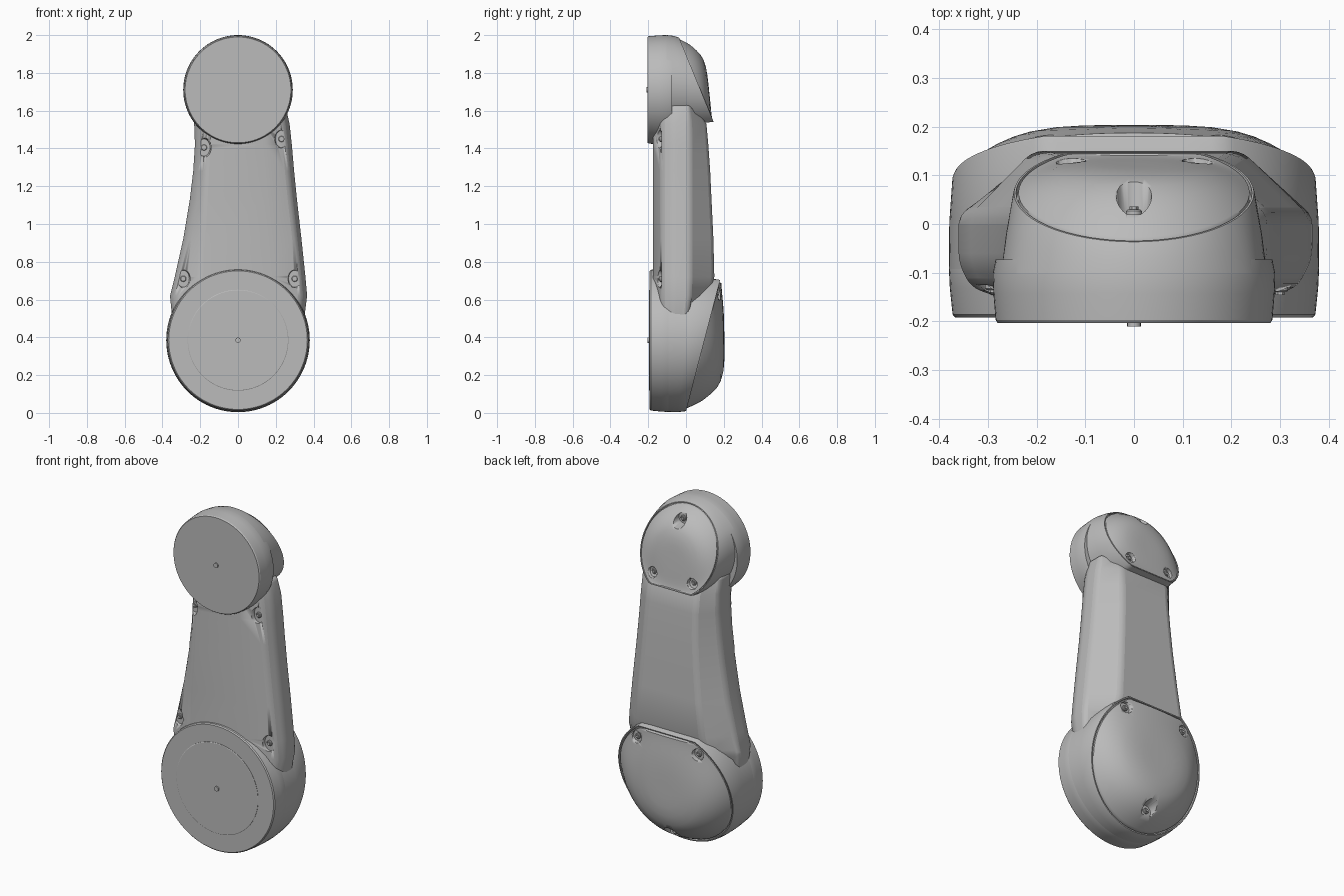
import bpy, bmesh, math
from mathutils import Matrix

cube = bpy.data.objects.get("Cube")
if cube:
    bpy.data.objects.remove(cube)

grey = bpy.data.materials.new("plain grey")
grey.use_nodes = True
GREY = (0.5, 0.5, 0.5, 1)
grey.diffuse_color = GREY
grey.node_tree.nodes["Principled BSDF"].inputs["Base Color"].default_value = GREY
SEGS = 96


def finish(name, bm, angle=30):
    bmesh.ops.recalc_face_normals(bm, faces=bm.faces)
    mesh = bpy.data.meshes.new(name)
    bm.to_mesh(mesh)
    bm.free()
    mesh.materials.append(grey)
    ob = bpy.data.objects.new(name, mesh)
    bpy.context.collection.objects.link(ob)
    activate(ob)
    bpy.ops.object.shade_smooth_by_angle(angle=math.radians(angle))
    return ob


def activate(ob):
    bpy.ops.object.select_all(action='DESELECT')
    ob.select_set(True)
    bpy.context.view_layer.objects.active = ob


def loft(name, rings, angle=30):
    """Skin closed rings of points and cap both ends."""
    bm = bmesh.new()
    loops = [[bm.verts.new(p) for p in ring] for ring in rings]
    n = len(loops[0])
    for a, b in zip(loops, loops[1:]):
        for i in range(n):
            j = (i + 1) % n
            bm.faces.new((a[i], a[j], b[j], b[i]))
    bm.faces.new(loops[0])
    bm.faces.new(loops[-1])
    return finish(name, bm, angle)


def lathe(name, cx, cz, profile, segs=SEGS, stretch=1):
    """Rings around the y axis from (radius, y) pairs."""
    angles = [2 * math.pi * i / segs for i in range(segs)]
    return loft(name, [[(cx + r * math.cos(a), y, cz + r * stretch * math.sin(a))
                        for a in angles] for r, y in profile])


def drill(target, x, z, floor, depth, radius, stretch=1):
    """Sink a round pocket from the floor outwards."""
    cutter = lathe("pocket_cutter", x, z, [(radius * 0.8, floor), (radius * 1.15, floor + depth)],
                   32, stretch)
    cutter.hide_render = True
    mod = target.modifiers.new("pocket", 'BOOLEAN')
    mod.operation, mod.solver, mod.object = 'DIFFERENCE', 'EXACT', cutter
    activate(target)
    bpy.ops.object.modifier_apply(modifier=mod.name)
    bpy.data.objects.remove(cutter)


def bolt(name, x, z, y, out):
    """Washer head with a smaller hexagonal tip."""
    lathe(name, x, z, [(0.016, y - 0.01 * out), (0.016, y + 0.007 * out), (0.013, y + 0.01 * out)], 20)
    lathe(name + "_tip", x, z, [(0.009, y), (0.009, y + 0.016 * out)], 6)


class Joint:
    """Round housing with a slanted back that carries a domed cover."""

    def __init__(self, name, cz, radius, front, seam, slope, trunc, side, dome, tilt, taper):
        self.name, self.cz, self.radius, self.front = name, cz, radius, front
        self.seam, self.slope, self.trunc, self.side = seam, slope, trunc, side
        self.dome, self.tilt, self.taper = dome, tilt, taper

    def plane(self, z):
        return self.seam + self.slope * (z - self.cz)

    def surface(self, x, z, rim):
        s = min(1, math.hypot(x, z - self.cz) / rim)
        return self.plane(z) + (self.dome + self.tilt * (z - self.cz)) * (1 - s ** 4)

    def outline(self):
        """Rim of the slanted back: a circle cut straight on the arm's side."""
        result = []
        for i in range(SEGS):
            a = 2 * math.pi * i / SEGS
            sn = math.sin(a)
            y = self.plane(self.cz + self.radius * sn)
            full = self.radius - self.taper * max(0, y + 0.08)
            toward = sn * self.side
            cut = min(full, self.trunc / toward) if toward > 0 else full
            result.append((math.cos(a), sn, cut, full))
        return result

    def build(self):
        rim, f = self.outline(), self.front

        def ring(scale, y_func):
            pts = [(c * r * scale, self.cz + s * r * scale, full) for c, s, r, full in rim]
            return [(x, y_func(x, z, full), z) for x, z, full in pts]

        def offset(d):
            return lambda x, z, full: self.plane(z) + d

        # Housing with a sunken seat for the cover
        base = [(c * min(self.radius, r * 1.1), f + 0.1, self.cz + s * min(self.radius, r * 1.1))
                for c, s, r, full in rim]
        mid = [(x * 0.5 + b[0] * 0.5, (y + b[1]) / 2, z * 0.5 + b[2] * 0.5)
               for (x, y, z), b in zip(ring(1.015, offset(0)), base)]
        loft(self.name + "_housing", [base, mid, ring(1, offset(-0.006)), ring(0.992, offset(0)),
                                      ring(0.975, offset(0)), ring(0.97, offset(-0.014))], 40)
        # Full round mounting drum at the front
        r = self.radius
        lathe(self.name + "_front_drum", 0, self.cz,
              [(r * 0.965, f), (r * 0.98, f + 0.006), (r * 0.995, f + 0.06), (r, f + 0.1),
               (r * 0.98, f + 0.13)])
        # Domed cover
        shell = [ring(0.955, offset(-0.05)), ring(0.955, offset(0))]
        for k in (0.99, 0.96, 0.92, 0.87, 0.8, 0.7, 0.6, 0.45, 0.3, 0.15, 0.03):
            shell.append(ring(0.955 * k, lambda x, z, full: self.surface(x, z, full * 0.955)))
        return loft(self.name + "_cover", shell, 35)


lower = Joint("lower_joint", 0.385, 0.38, -0.192, 0.098, 0.26, 0.32, 1, 0.105, -0.27, 0.04)
upper = Joint("upper_joint", 1.71, 0.29, -0.203, 0.077, -0.41, 0.17, -1, 0.045, 0.3, 0.28)
lower_cover = lower.build()
upper_cover = upper.build()

# Tapering arm: height, right half width, left half width, back depth
stations = [(0.42, 0.34, 0.34, 0.0), (0.62, 0.36, 0.366, 0.12), (0.72, 0.335, 0.357, 0.15),
            (0.92, 0.29, 0.336, 0.145), (1.13, 0.255, 0.312, 0.135), (1.28, 0.237, 0.297, 0.128),
            (1.42, 0.228, 0.285, 0.118), (1.53, 0.232, 0.273, 0.108), (1.63, 0.24, 0.25, 0.05)]


def section(z, a, b, back):
    t = 0.2 - 0.05 * (z - 0.75)
    chamfer = min(0.02, back)
    return [(x, y, z) for x, y in (
        (-t, -0.176), (t - 0.03, -0.176), (b - 0.03, -0.13), (b, -0.07), (b, chamfer),
        (b * 0.62, back), (-a * 0.62, back), (-a, chamfer), (-a, -0.08), (-a + 0.025, -0.13))]


arm = loft("arm", [section(*s) for s in stations])
bevel = arm.modifiers.new("soft edges", 'BEVEL')
bevel.width, bevel.segments, bevel.limit_method = 0.02, 3, 'ANGLE'
bevel.angle_limit = math.radians(25)
activate(arm)
bpy.ops.object.modifier_apply(modifier=bevel.name)

# Screw pockets on the front of the arm
for x, z, floor in ((-0.29, 0.71, -0.125), (0.3, 0.71, -0.13), (-0.18, 1.405, -0.14), (0.23, 1.45, -0.13)):
    drill(arm, x, z, floor, -0.08, 0.04, 1.4)
    bolt("arm_bolt", x, z, floor, -1)

# Screw pockets on the covers
for cover, x, z, floor, size in (
        (lower_cover, -0.2, 0.63, 0.158, 0.04), (lower_cover, 0.2, 0.63, 0.158, 0.04),
        (lower_cover, 0, 0.095, 0.095, 0.045), (upper_cover, 0, 1.92, 0.02, 0.04),
        (upper_cover, -0.13, 1.605, 0.105, 0.035), (upper_cover, 0.13, 1.605, 0.105, 0.035)):
    drill(cover, x, z, floor, 0.12, size)
    bolt("cover_bolt", x, z, floor, 1)

# Front faces: raised centre disc and small pins
lathe("lower_centre_disc", 0, 0.385, [(0.267, -0.19), (0.267, -0.194), (0.264, -0.196)])
lathe("lower_pin", 0, 0.385, [(0.014, -0.19), (0.014, -0.204)], 16)
lathe("upper_pin", 0, 1.71, [(0.014, -0.2), (0.014, -0.21)], 16)
